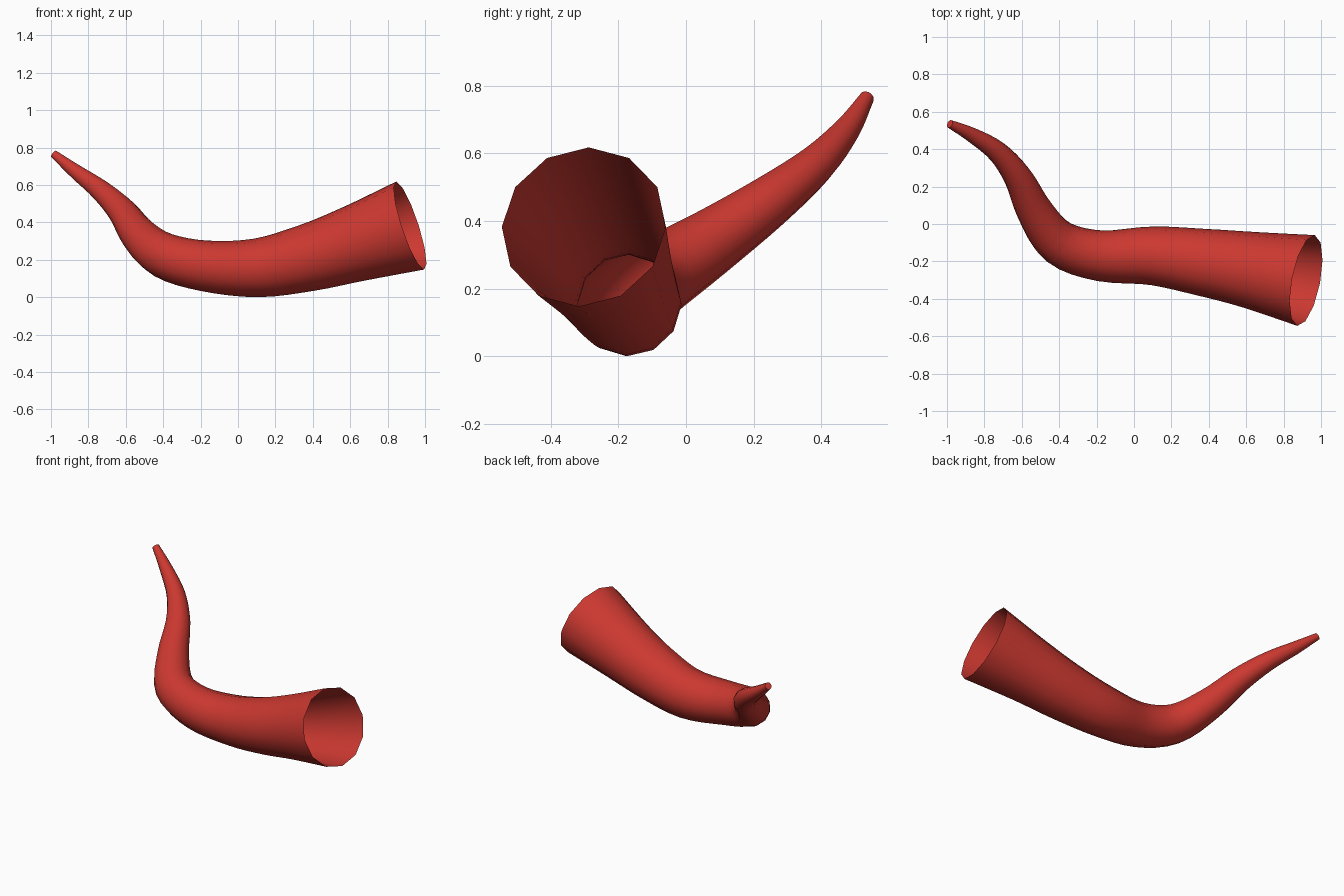
import bpy, bmesh, math
from mathutils import Vector

cube = bpy.data.objects.get("Cube")
if cube:
    bpy.data.objects.remove(cube, do_unlink=True)

red = bpy.data.materials.new("horn red")
red.use_nodes = True
colour = (0.60, 0.04, 0.03, 1)
red.diffuse_color = colour
red.node_tree.nodes["Principled BSDF"].inputs["Base Color"].default_value = colour

# Centre line from mouth to tip: x, y, z, radius
PATH = [
    (0.92, -0.302, 0.383, 0.247),
    (0.62, -0.245, 0.285, 0.205),
    (0.37, -0.205, 0.21, 0.18),
    (0.10, -0.17, 0.157, 0.157),
    (-0.18, -0.17, 0.168, 0.136),
    (-0.40, -0.10, 0.225, 0.122),
    (-0.53, 0.07, 0.335, 0.099),
    (-0.62, 0.25, 0.46, 0.077),
    (-0.73, 0.385, 0.568, 0.058),
    (-0.865, 0.475, 0.67, 0.04),
    (-0.985, 0.535, 0.766, 0.022),
]
SIDES, STEPS = 12, 4


def smooth_path(rows):
    """Catmull-Rom samples through the rows."""
    p = [Vector(r) for r in rows]
    p = [2 * p[0] - p[1]] + p + [2 * p[-1] - p[-2]]
    out = []
    for i in range(1, len(p) - 2):
        a, b, c, d = p[i - 1:i + 3]
        for s in range(STEPS):
            t = s / STEPS
            out.append(0.5 * (2 * b + (c - a) * t + (2 * a - 5 * b + 4 * c - d) * t * t
                              + (3 * b - a - 3 * c + d) * t ** 3))
    return out + [p[-2]]


# Sweep a tapering ring along the path, open at the mouth
samples = smooth_path(PATH)
centres = [s.to_3d() for s in samples]
bm = bmesh.new()
rings = []
up = Vector((0, 0, 1))
last = len(centres) - 1
for i, (sample, centre) in enumerate(zip(samples, centres)):
    along = (centres[min(i + 1, last)] - centres[max(i - 1, 0)]).normalized()
    up = (up - along * up.dot(along)).normalized()
    side = along.cross(up)
    angles = [math.tau * k / SIDES for k in range(SIDES)]
    rings.append([bm.verts.new(centre + sample[3] * (up * math.cos(a) + side * math.sin(a)))
                  for a in angles])
for r0, r1 in zip(rings, rings[1:]):
    for k in range(SIDES):
        n = (k + 1) % SIDES
        bm.faces.new((r0[k], r0[n], r1[n], r1[k]))
bm.faces.new(rings[-1])
bmesh.ops.recalc_face_normals(bm, faces=bm.faces)

mesh = bpy.data.meshes.new("horn")
bm.to_mesh(mesh)
bm.free()
mesh.materials.append(red)
horn = bpy.data.objects.new("horn", mesh)
bpy.context.collection.objects.link(horn)
bpy.ops.object.select_all(action="DESELECT")
horn.select_set(True)
bpy.context.view_layer.objects.active = horn
bpy.ops.object.shade_smooth_by_angle(angle=math.radians(50))
